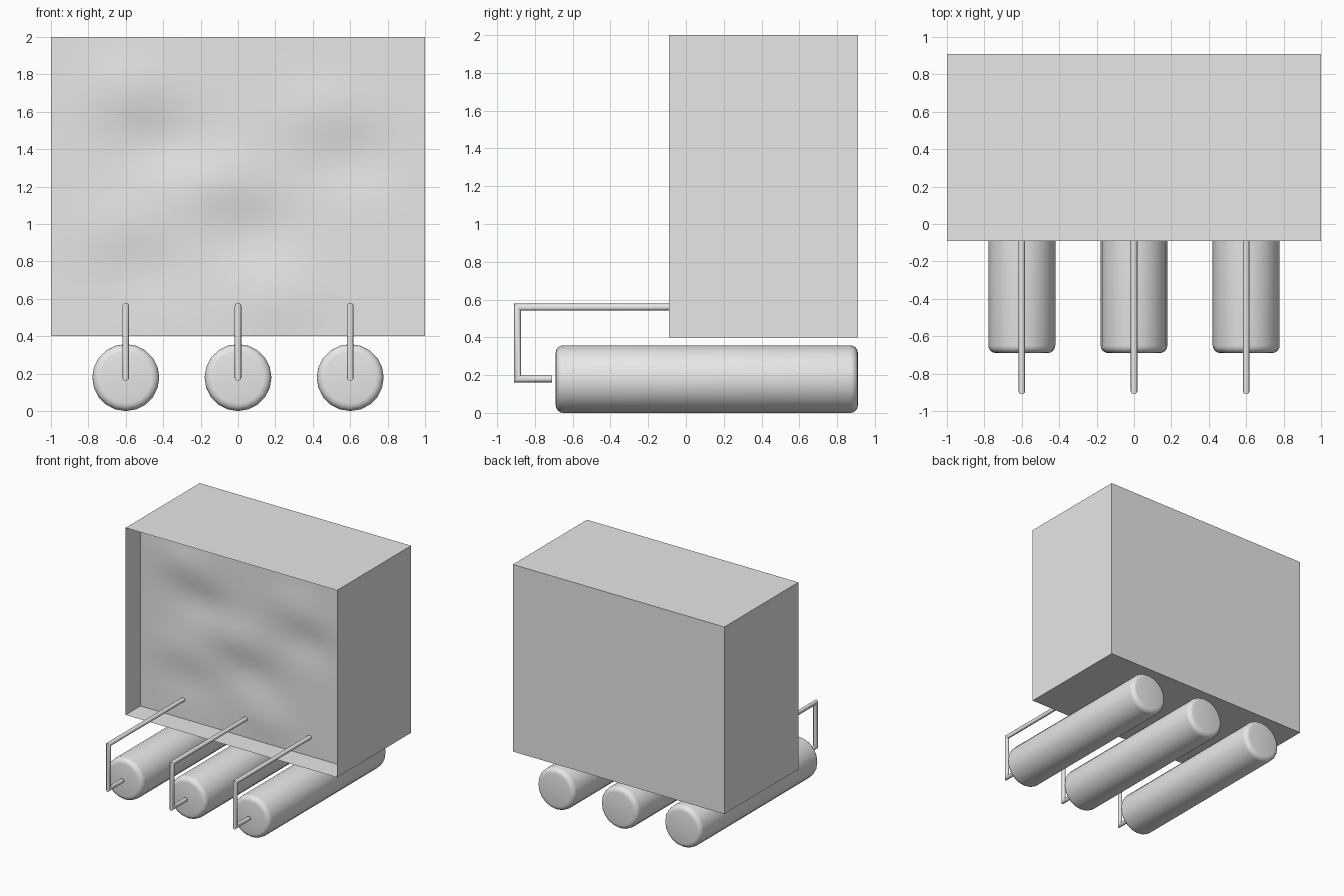
import bpy, bmesh, math
from mathutils import Matrix, Vector

cube = bpy.data.objects.get("Cube")
if cube:
    bpy.data.objects.remove(cube, do_unlink=True)

# Single grey material
grey = bpy.data.materials.new("plain_grey")
grey.use_nodes = True
colour = (0.8, 0.8, 0.8, 1)
grey.diffuse_color = colour
grey.node_tree.nodes["Principled BSDF"].inputs["Base Color"].default_value = colour


def finish(bm, name, smooth=None):
    mesh = bpy.data.meshes.new(name)
    bm.to_mesh(mesh)
    bm.free()
    mesh.materials.append(grey)
    obj = bpy.data.objects.new(name, mesh)
    bpy.context.scene.collection.objects.link(obj)
    if smooth:
        bpy.ops.object.select_all(action='DESELECT')
        obj.select_set(True)
        bpy.context.view_layer.objects.active = obj
        bpy.ops.object.shade_smooth_by_angle(angle=math.radians(smooth))
    return obj


# Tank: thin box, open at the front
FRONT, BACK, BASE, TOP = -0.09, 0.91, 0.4, 2.0
bm = bmesh.new()
centre = Vector((0, (FRONT + BACK) / 2, (BASE + TOP) / 2))
bmesh.ops.create_cube(bm, size=1, matrix=Matrix.Translation(centre)
                      @ Matrix.Diagonal((2, BACK - FRONT, TOP - BASE, 1)))
bm.normal_update()
bmesh.ops.delete(bm, geom=[f for f in bm.faces if f.normal.y < -0.9], context='FACES')
finish(bm, "tank_shell")

# Rippled panel, recessed in the opening: (x, z, push towards the front)
RIPPLES = [(-0.6, 1.74, 0.02), (-0.42, 1.43, -0.025), (0.45, 1.62, 0.015),
           (0.6, 1.34, -0.02), (-0.1, 1.23, 0.02), (0.08, 0.95, -0.02),
           (-0.65, 0.98, 0.012), (-0.5, 0.75, -0.012), (0.2, 0.6, 0.015)]
bm = bmesh.new()
bmesh.ops.create_grid(bm, x_segments=50, y_segments=40, size=1,
                      matrix=Matrix.Translation((0, 0.11, centre.z))
                      @ Matrix.Rotation(math.pi / 2, 4, 'X')
                      @ Matrix.Diagonal((1, (TOP - BASE) / 2, 1, 1)))
for v in bm.verts:
    for x, z, push in RIPPLES:
        d = ((v.co.x - x) / 0.24) ** 2 + ((v.co.z - z) / 0.17) ** 2
        v.co.y -= push * math.exp(-d)
finish(bm, "rippled_panel", 60)


def make_roller(name, x, radius=0.179, start=-0.69, end=0.91):
    bm = bmesh.new()
    bmesh.ops.create_cone(bm, cap_ends=True, segments=20, radius1=radius,
                          radius2=radius, depth=end - start,
                          matrix=Matrix.Translation((x, (start + end) / 2, radius))
                          @ Matrix.Rotation(math.pi / 2, 4, 'X'))
    rims = [e for e in bm.edges if abs(e.verts[0].co.y - e.verts[1].co.y) < 0.01]
    bmesh.ops.bevel(bm, geom=rims, offset=0.04, segments=4, profile=0.5,
                    affect='EDGES')
    finish(bm, name, 40)


def make_handle(name, x, radius=0.018, sides=12):
    # Round bar swept along a path of (y, z), with mitred corners
    path = [Vector(p) for p in ((0.13, 0.56), (-0.892, 0.56),
                                (-0.892, 0.18), (-0.71, 0.18))]
    bm = bmesh.new()
    rings = []
    for i, p in enumerate(path):
        before = (p - path[max(i - 1, 0)]).normalized()
        after = (path[min(i + 1, len(path) - 1)] - p).normalized()
        along = (before + after).normalized()
        across = Vector((-along.y, along.x))
        stretch = 1 / along.dot(after if after.length else before)
        ring = []
        for k in range(sides):
            a = math.tau * k / sides
            q = p + across * (radius * stretch * math.sin(a))
            ring.append(bm.verts.new((x + radius * math.cos(a), q.x, q.y)))
        rings.append(ring)
    for r, s in zip(rings, rings[1:]):
        for k in range(sides):
            n = (k + 1) % sides
            bm.faces.new((r[k], r[n], s[n], s[k]))
    bm.faces.new(rings[0])
    bm.faces.new(rings[-1])
    bmesh.ops.recalc_face_normals(bm, faces=bm.faces)
    finish(bm, name, 40)


# Three rollers underneath, each with a bent handle
for side, x in (("right", -0.6), ("middle", 0), ("left", 0.6)):
    make_roller(side + "_roller", x)
    make_handle(side + "_handle", x)
